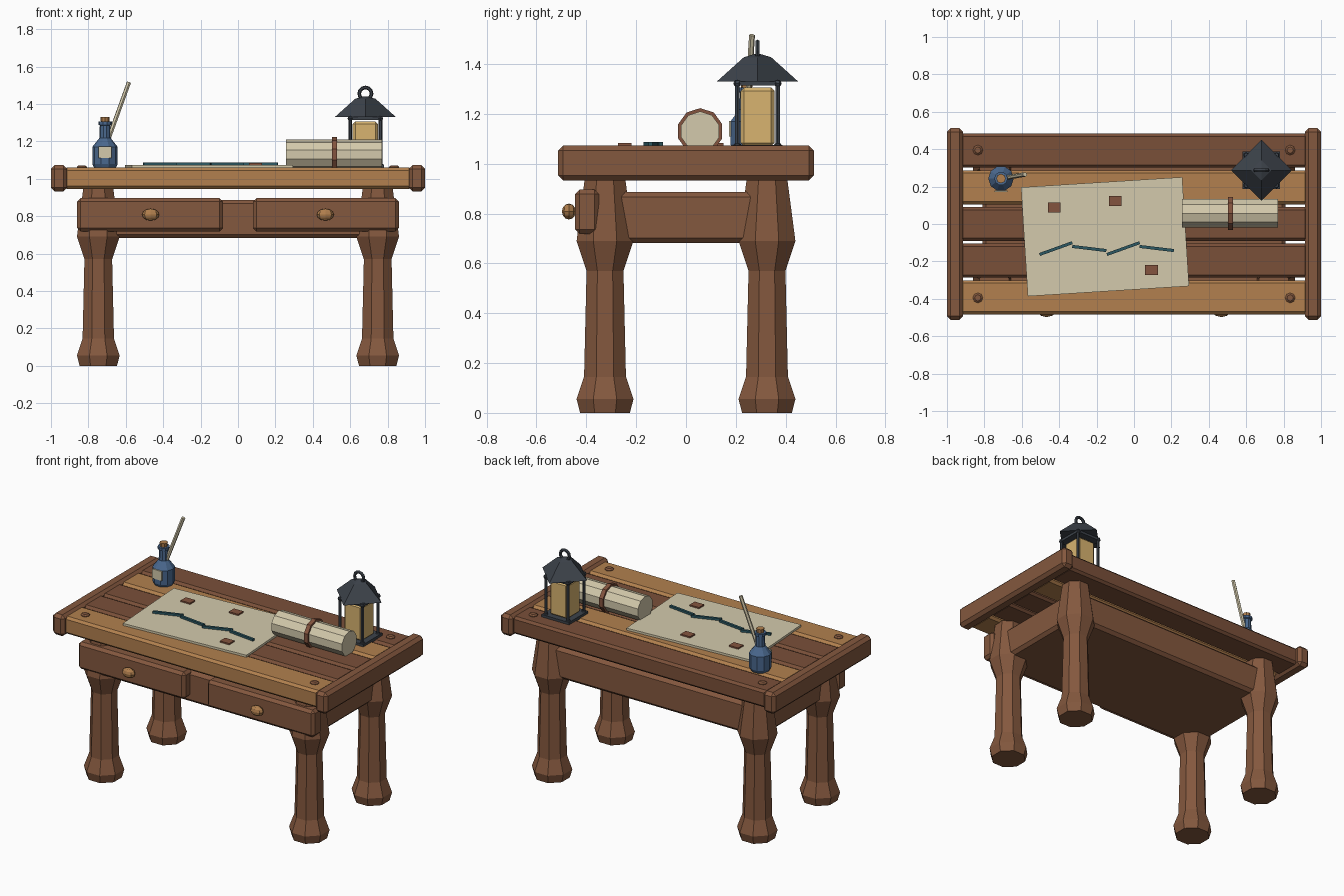
import bpy, bmesh, math
from mathutils import Vector, Matrix

if "Cube" in bpy.data.objects:
    bpy.data.objects.remove(bpy.data.objects["Cube"])


def lin(c):
    c /= 255
    return c / 12.92 if c <= 0.04045 else ((c + 0.055) / 1.055) ** 2.4


def material(name, r, g, b):
    m = bpy.data.materials.new(name)
    m.diffuse_color = (lin(r), lin(g), lin(b), 1)
    m.use_nodes = True
    m.node_tree.nodes["Principled BSDF"].inputs["Base Color"].default_value = m.diffuse_color
    return m


FRAME = material("frame wood", 132, 88, 62)
DARK = material("dark plank wood", 122, 80, 57)
LIGHT = material("light plank wood", 178, 128, 78)
PAPER = material("parchment", 212, 202, 172)
IRON = material("dark iron", 60, 66, 74)
GLOW = material("lantern glass", 216, 180, 112)
BLUE = material("blue glass", 74, 104, 142)
TEAL = material("teal ink", 44, 88, 98)
LEATHER = material("red brown", 132, 84, 62)


def finish(name, bm, mat):
    bmesh.ops.recalc_face_normals(bm, faces=bm.faces)
    me = bpy.data.meshes.new(name)
    bm.to_mesh(me)
    bm.free()
    me.materials.append(mat)
    ob = bpy.data.objects.new(name, me)
    bpy.context.collection.objects.link(ob)
    return ob


def box(name, x, y, z, mat, bevel=0, turn=0):
    """Box from (min, max) ranges, optionally bevelled and turned about z."""
    bm = bmesh.new()
    size = [b - a for a, b in (x, y, z)]
    mid = [(a + b) / 2 for a, b in (x, y, z)]
    bmesh.ops.create_cube(bm, size=1)
    bmesh.ops.scale(bm, vec=size, verts=bm.verts)
    if bevel:
        bmesh.ops.bevel(bm, geom=bm.edges[:], offset=bevel, segments=1, affect='EDGES')
    bmesh.ops.transform(bm, matrix=Matrix.Translation(mid) @ Matrix.Rotation(turn, 4, 'Z'), verts=bm.verts)
    return finish(name, bm, mat)


def lathe(name, profile, sides, mat, matrix, phase=0.0):
    """Closed faceted solid from (radius, height) rings about local z."""
    bm = bmesh.new()
    rings = []
    for r, z in profile:
        rings.append([bm.verts.new((r * math.cos(phase + 2 * math.pi * i / sides),
                                    r * math.sin(phase + 2 * math.pi * i / sides), z))
                      for i in range(sides)])
    for a, b in zip(rings, rings[1:]):
        for i in range(sides):
            j = (i + 1) % sides
            bm.faces.new((a[i], a[j], b[j], b[i]))
    bm.faces.new(rings[0][::-1])
    bm.faces.new(rings[-1])
    bmesh.ops.transform(bm, matrix=matrix, verts=bm.verts)
    return finish(name, bm, mat)


def rod(name, a, b, r, sides, mat, phase=0.0):
    a, b = Vector(a), Vector(b)
    m = Matrix.Translation(a) @ (b - a).to_track_quat('Z', 'Y').to_matrix().to_4x4()
    return lathe(name, [(r, 0), (r, (b - a).length)], sides, mat, m, phase)


def ball(name, loc, scale, mat, u=8, v=6):
    bm = bmesh.new()
    bmesh.ops.create_uvsphere(bm, u_segments=u, v_segments=v, radius=1)
    bmesh.ops.transform(bm, matrix=Matrix.Translation(loc) @ Matrix.Diagonal((*scale, 1)), verts=bm.verts)
    return finish(name, bm, mat)


T = Matrix.Translation

# Tabletop: five planks between two end caps
for i in range(5):
    yc = -0.392 + i * 0.196
    box(f"plank_{i + 1}", (-0.93, 0.93), (yc - 0.091, yc + 0.091), (0.945, 1.06),
        LIGHT if i in (0, 3) else DARK, 0.015)
for s, side in ((-1, "left"), (1, "right")):
    box(f"{side}_end_cap", sorted((s * 0.913, s)), (-0.513, 0.513), (0.933, 1.073), FRAME, 0.02)

# Octagonal turned legs and corner pegs
k = 1 / math.cos(math.pi / 8)
leg = [(0.1, 0), (0.114, 0.055), (0.084, 0.145), (0.074, 0.57), (0.114, 0.69), (0.08, 0.95)]
leg = [(r * k, z) for r, z in leg]
for sx, side in ((-1, "left"), (1, "right")):
    for sy, end in ((-1, "front"), (1, "back")):
        lathe(f"{end}_{side}_leg", leg, 8, FRAME, T((sx * 0.747, sy * 0.325, 0)), math.pi / 8)
        lathe(f"{end}_{side}_peg", [(0.027, 1.05), (0.027, 1.064), (0.017, 1.072)], 8, FRAME,
              T((sx * 0.835, sy * 0.395, 0)))

# Apron body, drawers and knobs
box("apron_body", (-0.81, 0.81), (-0.385, 0.385), (0.682, 0.887), FRAME, 0.02)
for s, side in ((-1, "left"), (1, "right")):
    box(f"{side}_drawer", sorted((s * 0.08, s * 0.86)), (-0.445, -0.35), (0.718, 0.896), FRAME, 0.018)
    ball(f"{side}_knob", (s * 0.467, -0.47, 0.808), (0.046, 0.028, 0.032), LIGHT)

# Map with ink river and markers
box("map", (-0.587, 0.277), (-0.36, 0.224), (1.06, 1.074), PAPER, 0, math.radians(3.6))
river = [(-0.505, -0.163, -0.33, -0.1), (-0.33, -0.12, -0.148, -0.142),
         (-0.145, -0.163, 0.03, -0.1), (0.03, -0.12, 0.213, -0.142)]
for i, (x0, y0, x1, y1) in enumerate(river):
    h = math.hypot(x1 - x0, y1 - y0) / 2
    xc, yc = (x0 + x1) / 2, (y0 + y1) / 2
    box(f"river_{i + 1}", (xc - h, xc + h), (yc - 0.008, yc + 0.008), (1.074, 1.088), TEAL, 0,
        math.atan2(y1 - y0, x1 - x0))
for i, (x, y) in enumerate([(-0.426, 0.088), (-0.1, 0.123), (0.093, -0.246)]):
    box(f"map_marker_{i + 1}", (x - 0.034, x + 0.034), (y - 0.027, y + 0.027), (1.074, 1.083), LEATHER)

# Rolled scroll with its strap
along_x = Matrix.Rotation(math.pi / 2, 4, 'Y')
lathe("scroll", [(0.08, 0.257), (0.08, 0.77)], 10, PAPER, T((0, 0.057, 1.13)) @ along_x)
lathe("scroll_strap", [(0.093, 0.502), (0.093, 0.53)], 10, LEATHER, T((0, 0.057, 1.13)) @ along_x)

# Lantern
LX, LY = 0.681, 0.287
box("lantern_base", (LX - 0.1, LX + 0.1), (LY - 0.1, LY + 0.1), (1.055, 1.076), IRON)
box("lantern_glass", (LX - 0.068, LX + 0.068), (LY - 0.068, LY + 0.068), (1.07, 1.306), GLOW, 0.014)
box("lantern_top_plate", (LX - 0.09, LX + 0.09), (LY - 0.09, LY + 0.09), (1.314, 1.334), IRON)
for sx in (-1, 1):
    for sy in (-1, 1):
        px, py = LX + sx * 0.081, LY + sy * 0.081
        rod("lantern_post", (px, py, 1.06), (px, py, 1.33), 0.01, 6, IRON)
        ball("lantern_post_cap", (px, py, 1.322), (0.016, 0.016, 0.014), IRON, 6, 4)
        ball("lantern_foot", (px, py, 1.07), (0.018, 0.018, 0.014), IRON, 6, 4)
lathe("lantern_roof", [(0.163, 1.33), (0.055, 1.427), (0.012, 1.44)], 4, IRON, T((LX, LY, 0)))
bpy.ops.mesh.primitive_torus_add(major_segments=12, minor_segments=6, major_radius=0.033,
                                 minor_radius=0.01, location=(LX, LY, 1.455),
                                 rotation=(math.pi / 2, 0, 0))
ring = bpy.context.object
ring.name = "lantern_ring"
ring.data.materials.append(IRON)

# Ink bottle with cork, label and quill
BX, BY = -0.711, 0.243
lathe("ink_bottle", [(0.058, 1.058), (0.068, 1.078), (0.068, 1.17), (0.03, 1.218), (0.028, 1.285),
                     (0.036, 1.288), (0.036, 1.305)], 10, BLUE, T((BX, BY, 0)))
lathe("cork", [(0.022, 1.3), (0.025, 1.33)], 8, LIGHT, T((BX, BY, 0)))
box("bottle_label", (BX - 0.035, BX + 0.035), (BY - 0.071, BY - 0.063), (1.11, 1.172), PAPER)
rod("quill", (-0.69, 0.246, 1.22), (-0.583, 0.265, 1.516), 0.012, 6, PAPER)
